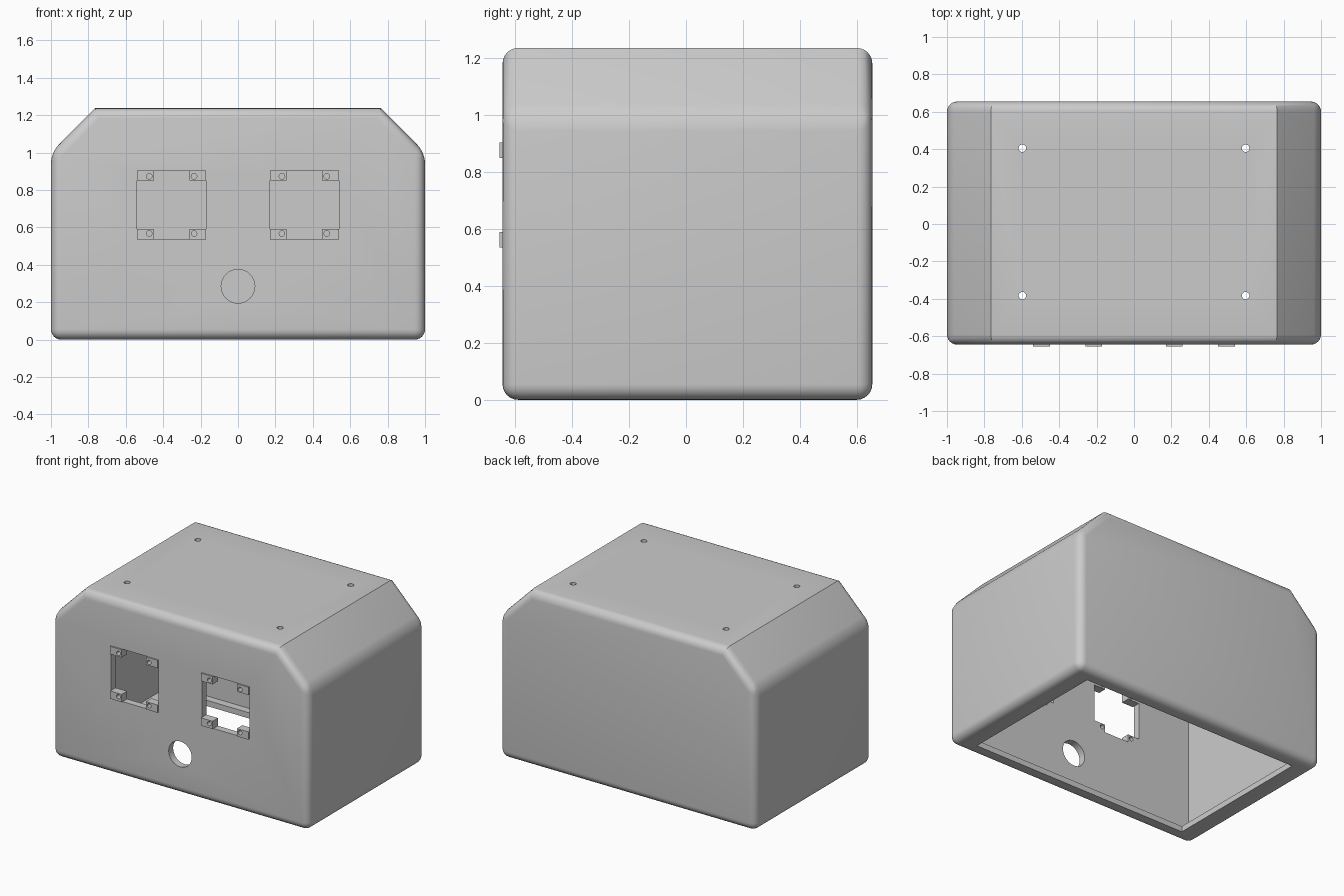
import bpy, bmesh, math
from mathutils import Matrix, Vector

if "Cube" in bpy.data.objects:
    bpy.data.objects.remove(bpy.data.objects["Cube"], do_unlink=True)

grey = bpy.data.materials.new("light grey plastic")
grey.use_nodes = True
grey.diffuse_color = (0.6, 0.6, 0.6, 1)
grey.node_tree.nodes["Principled BSDF"].inputs["Base Color"].default_value = grey.diffuse_color

FRONT, BACK, TOP = -0.645, 0.655, 1.237
WALL, LIP, ROUND = 0.05, 0.04, 0.055


def finish(bm, name):
    bmesh.ops.recalc_face_normals(bm, faces=bm.faces)
    mesh = bpy.data.meshes.new(name)
    bm.to_mesh(mesh)
    bm.free()
    mesh.materials.append(grey)
    obj = bpy.data.objects.new(name, mesh)
    bpy.context.collection.objects.link(obj)
    return obj


def hood(name, half, flat, z0, shoulder, top, y0, y1):
    """Extrude the chamfered front outline from y0 to y1."""
    bm = bmesh.new()
    outline = [(-half, z0), (half, z0), (half, shoulder), (flat, top), (-flat, top), (-half, shoulder)]
    face = bm.faces.new([bm.verts.new((x, y0, z)) for x, z in outline])
    new = bmesh.ops.extrude_face_region(bm, geom=[face])["geom"]
    bmesh.ops.translate(bm, verts=[v for v in new if isinstance(v, bmesh.types.BMVert)], vec=(0, y1 - y0, 0))
    return finish(bm, name)


def box(name, lo, hi):
    lo, hi = Vector(lo), Vector(hi)
    bm = bmesh.new()
    place = Matrix.Translation((lo + hi) / 2) @ Matrix.Diagonal((*(hi - lo), 1))
    bmesh.ops.create_cube(bm, size=1, matrix=place)
    return finish(bm, name)


def rod(name, centre, radius, depth, along_y=True):
    bm = bmesh.new()
    turn = Matrix.Rotation(math.pi / 2 if along_y else 0, 4, "X")
    bmesh.ops.create_cone(bm, cap_ends=True, segments=32, radius1=radius, radius2=radius,
                          depth=depth, matrix=Matrix.Translation(centre) @ turn)
    return finish(bm, name)


def cut(target, cutter):
    """Subtract the cutter from the target and remove it."""
    mod = target.modifiers.new("cut", "BOOLEAN")
    mod.operation, mod.solver, mod.object = "DIFFERENCE", "EXACT", cutter
    cutter.hide_render = True
    bpy.context.view_layer.update()
    evaluated = target.evaluated_get(bpy.context.evaluated_depsgraph_get())
    mesh = bpy.data.meshes.new_from_object(evaluated)
    target.modifiers.clear()
    target.data = mesh
    bpy.data.objects.remove(cutter, do_unlink=True)


def shade(obj):
    bpy.ops.object.select_all(action="DESELECT")
    obj.select_set(True)
    bpy.context.view_layer.objects.active = obj
    bpy.ops.object.shade_smooth_by_angle(angle=math.radians(30))


# Outer shell: every edge rounded except the two roof creases
shell = hood("housing_shell", 1.0, 0.765, 0, 1.0, TOP, FRONT, BACK)
bm = bmesh.new()
bm.from_mesh(shell.data)
edges = [e for e in bm.edges
         if not (all(v.co.z > TOP - 0.01 for v in e.verts) and abs(e.verts[0].co.y - e.verts[1].co.y) > 1)]
bmesh.ops.bevel(bm, geom=edges, offset=ROUND, segments=6, profile=0.5, affect="EDGES", clamp_overlap=True)
bm.to_mesh(shell.data)
bm.free()

# Hollow inside, with a lip around the open bottom
cut(shell, hood("cavity", 1 - WALL, 0.765 - WALL * 0.41, LIP, 1 - WALL * 0.41, TOP - WALL,
                FRONT + WALL, BACK - WALL))
cut(shell, box("bottom_opening", (-0.85, -0.54, -0.2), (0.85, 0.55, 0.2)))

# Round front hole and four roof screw holes
cut(shell, rod("front_hole", (0, FRONT, 0.285), 0.09, 0.3))
for x in (-0.597, 0.597):
    for y in (-0.383, 0.405):
        cut(shell, rod("roof_hole", (x, y, TOP), 0.02, 0.3, along_y=False))

# Two square windows with a drilled mounting tab in each corner
SIZE, TAB_W, TAB_H, Z_MID = 0.185, 0.09, 0.055, 0.72
for side, cx in (("right", -0.355), ("left", 0.355)):
    cut(shell, box("window", (cx - SIZE, FRONT - 0.1, Z_MID - SIZE), (cx + SIZE, FRONT + 0.1, Z_MID + SIZE)))
    for sx in (-1, 1):
        for level, sz in (("lower", -1), ("upper", 1)):
            xs = sorted((cx + sx * SIZE, cx + sx * (SIZE - TAB_W)))
            zs = sorted((Z_MID + sz * SIZE, Z_MID + sz * (SIZE - TAB_H)))
            end = "outer" if sx * cx > 0 else "inner"
            tab = box(f"{side}_window_{level}_{end}_tab", (xs[0], -0.655, zs[0]), (xs[1], FRONT + WALL, zs[1]))
            cut(tab, rod("screw_hole", (cx + sx * 0.12, FRONT, Z_MID + sz * 0.153), 0.015, 0.3))
            shade(tab)
shade(shell)
